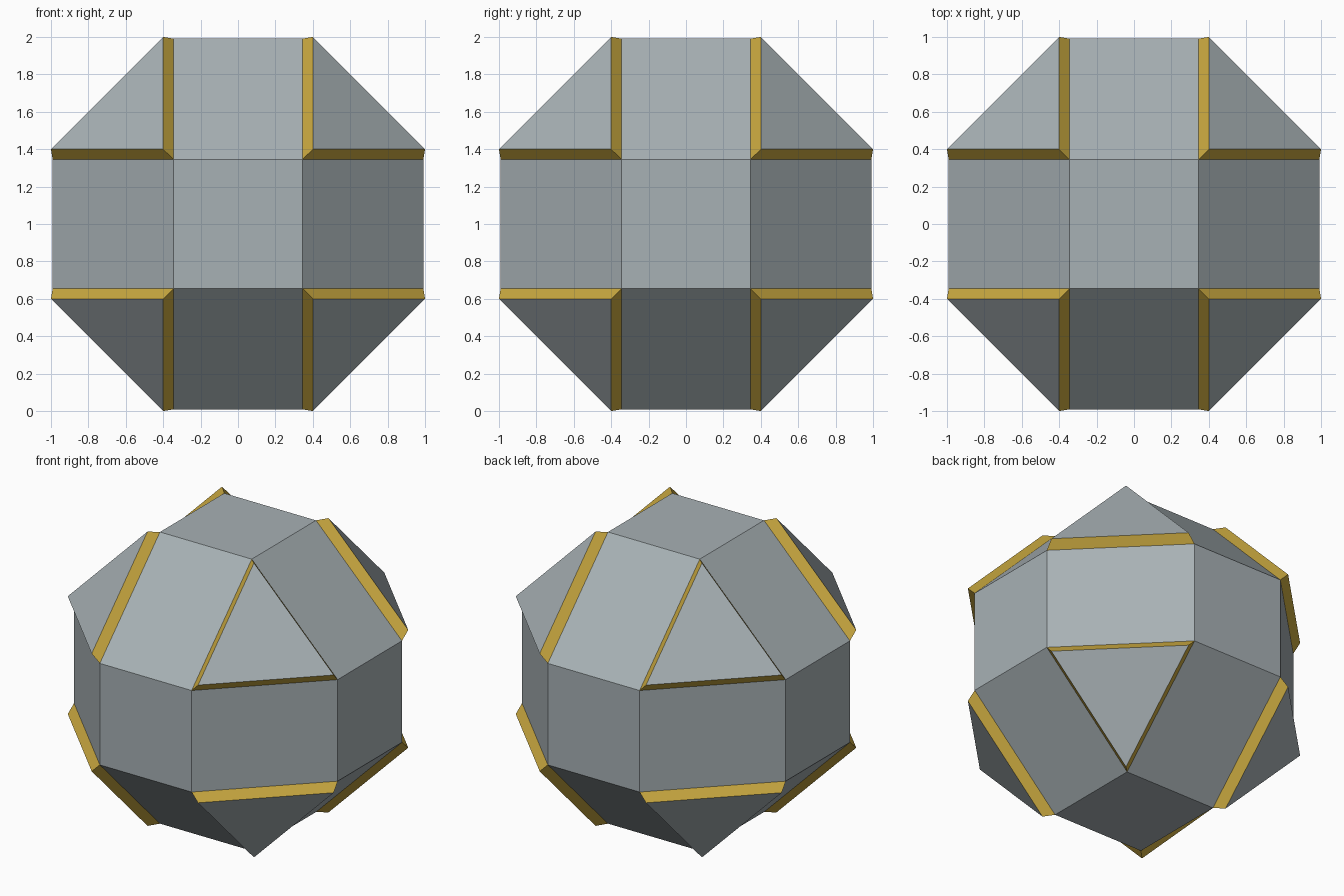
import bpy, bmesh, math
from itertools import product

if "Cube" in bpy.data.objects:
    bpy.data.objects.remove(bpy.data.objects["Cube"])

A, B = 0.345, 0.991         # half width of the squares, distance of the squares
TOP_A, TOP_B = 0.40, 1.0    # same measures for the raised triangle plates


def material(name, rgb):
    m = bpy.data.materials.new(name)
    m.diffuse_color = (*rgb, 1.0)
    m.use_nodes = True
    m.node_tree.nodes["Principled BSDF"].inputs["Base Color"].default_value = m.diffuse_color
    return m


# Body: faceted solid with 18 four-sided faces and 8 triangles
bm = bmesh.new()
for signs in product((-1, 1), repeat=3):
    for axis in range(3):
        bm.verts.new([s * (B if i == axis else A) for i, s in enumerate(signs)])
bmesh.ops.convex_hull(bm, input=bm.verts[:])
bmesh.ops.dissolve_limit(bm, angle_limit=math.radians(1),
                         verts=bm.verts[:], edges=bm.edges[:])
bmesh.ops.recalc_face_normals(bm, faces=bm.faces[:])

# Raised corner triangles with sloping gold sides
triangles = [f for f in bm.faces if len(f.verts) == 3]
inset = ((B - A) - (TOP_B - TOP_A)) * math.sqrt(2) / (2 * math.sqrt(3))
lift = ((2 * TOP_A + TOP_B) - (2 * A + B)) / math.sqrt(3)
rim = bmesh.ops.inset_individual(bm, faces=triangles, thickness=inset,
                                 depth=lift, use_even_offset=True)["faces"]
for f in rim:
    f.material_index = 1

bmesh.ops.translate(bm, verts=bm.verts[:], vec=(0, 0, 1))
mesh = bpy.data.meshes.new("faceted_ball")
bm.to_mesh(mesh)
bm.free()
mesh.materials.append(material("steel grey", (0.39, 0.44, 0.46)))
mesh.materials.append(material("gold", (0.58, 0.39, 0.05)))
bpy.context.collection.objects.link(bpy.data.objects.new("faceted_ball", mesh))
